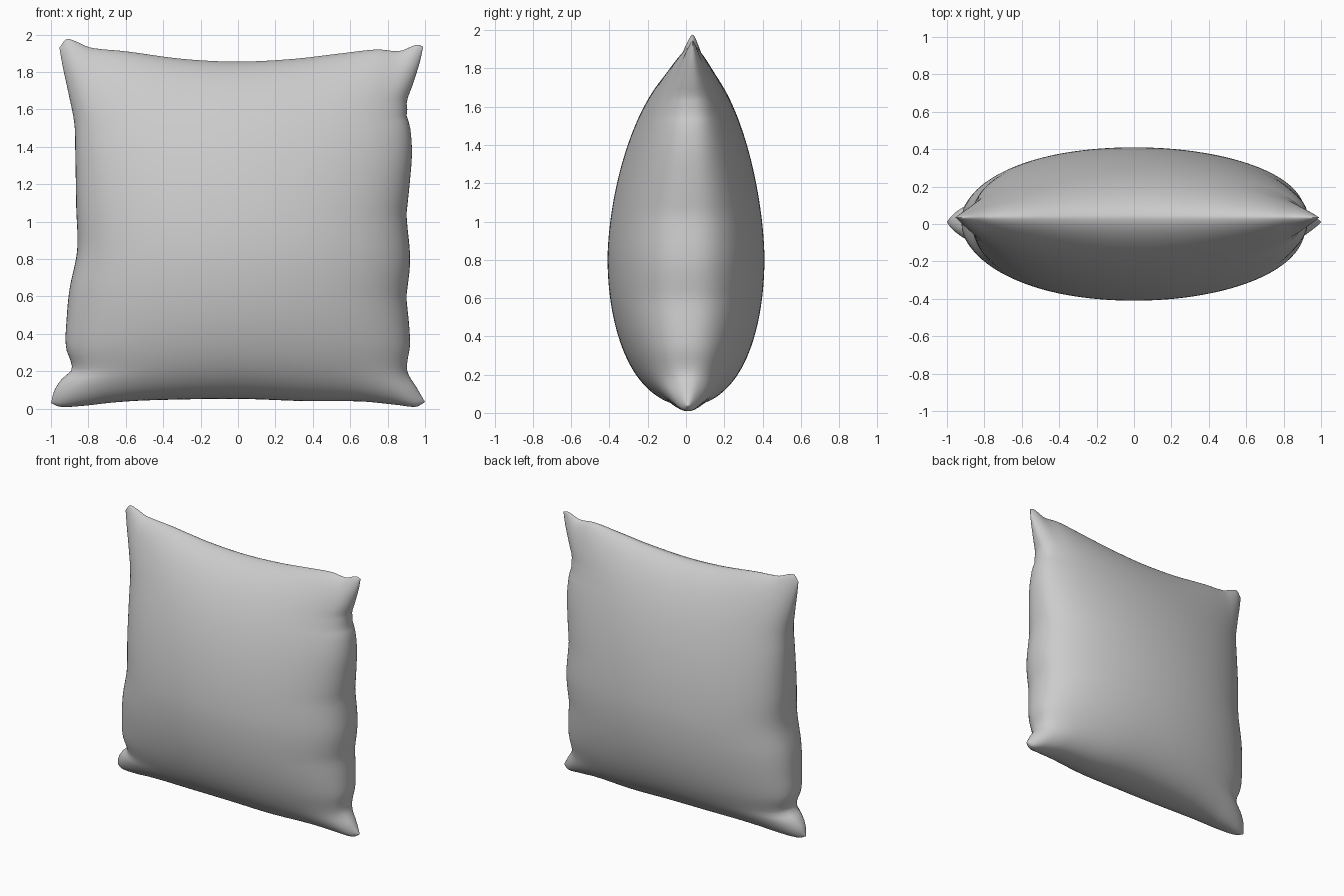
import bpy, bmesh, math

cube = bpy.data.objects.get("Cube")
if cube:
    bpy.data.objects.remove(cube, do_unlink=True)

# Seam outline: height along the top and bottom, half width along the sides
TOP = [(-1, 1.93), (-.965, 1.975), (-.91, 1.96), (-.84, 1.93), (-.65, 1.91), (-.33, 1.87),
       (0, 1.855), (.33, 1.87), (.6, 1.9), (.78, 1.92), (.89, 1.912), (.97, 1.945), (1, 1.935)]
BOTTOM = [(-1, .03), (-.96, .01), (-.85, .015), (-.7, .033), (-.5, .045), (0, .052),
          (.4, .04), (.7, .038), (.87, .02), (.96, .01), (1, .035)]
LEFT = [(.03, 1.0), (.1, .96), (.2, .905), (.35, .92), (.6, .9), (.8, .88), (1, .895),
        (1.25, .92), (1.4, .93), (1.53, .92), (1.63, .895), (1.75, .935), (1.85, .97), (1.93, .99)]
RIGHT = [(.03, 1.0), (.1, .98), (.16, .94), (.21, .888), (.33, .92), (.5, .915), (.65, .9),
         (.86, .86), (1.1, .865), (1.4, .87), (1.55, .875), (1.7, .905), (1.83, .935), (1.93, .955)]


def curve(points, t):
    """Smooth cubic curve through the points."""
    t = min(max(t, points[0][0]), points[-1][0])
    i = next(k for k in range(len(points) - 1) if t <= points[k + 1][0])

    def slope(k):
        a, b = points[max(k - 1, 0)], points[min(k + 1, len(points) - 1)]
        return (b[1] - a[1]) / (b[0] - a[0])

    (x0, y0), (x1, y1) = points[i], points[i + 1]
    h = x1 - x0
    s = (t - x0) / h
    blend = s * s * (3 - 2 * s)
    return (y0 + (y1 - y0) * blend
            + h * s * (1 - s) * ((1 - s) * slope(i) - s * slope(i + 1)))


def puff(u, v):
    """Fullness from 0 at the seam to 1 in the belly, which sits low."""
    across = max(0, 1 - u * u) ** .42
    d = (v - .415) / (.585 if v > .415 else .415)
    up = max(0, 1 - abs(d) ** 1.7) ** .6 if d > 0 else max(0, 1 - d * d) ** .42
    return across * up


def place(u, v, side):
    w = 2 * v - 1
    half = curve(LEFT if u > 0 else RIGHT, .03 + 1.9 * v)
    x = .9 * u + math.copysign(half - .9, u) * (1 if half > .9 or u > 0 else -1) * abs(u) ** 3 \
        if u > 0 else .9 * u - (half - .9) * abs(u) ** 3
    edge, base = (curve(TOP, u), 1.88) if w > 0 else (curve(BOTTOM, u), .045)
    z = .045 + 1.835 * v + (edge - base) * abs(w) ** 3
    p = puff(u, v)
    return x, (.01 + .025 * v) * (1 - p) + side * .41 * p, z


# Pillow: two puffed sheets sharing one seam, with rows bunched towards it
N = 72
bm = bmesh.new()
seam = {}
for side in (-1, 1):
    grid = {}
    for i in range(N + 1):
        for j in range(N + 1):
            u = -math.cos(math.pi * i / N)
            v = (1 - math.cos(math.pi * j / N)) / 2
            if i in (0, N) or j in (0, N):
                if (i, j) not in seam:
                    seam[i, j] = bm.verts.new(place(u, v, 0))
                grid[i, j] = seam[i, j]
            else:
                grid[i, j] = bm.verts.new(place(u, v, side))
    for i in range(N):
        for j in range(N):
            quad = [grid[i, j], grid[i + 1, j], grid[i + 1, j + 1], grid[i, j + 1]]
            bm.faces.new(quad if side < 0 else quad[::-1])

mesh = bpy.data.meshes.new("pillow")
bm.to_mesh(mesh)
bm.free()
mesh.shade_smooth()

# Plain grey cloth
cloth = bpy.data.materials.new("grey cloth")
cloth.use_nodes = True
cloth.diffuse_color = (.6, .6, .6, 1)
cloth.node_tree.nodes["Principled BSDF"].inputs["Base Color"].default_value = (.6, .6, .6, 1)
mesh.materials.append(cloth)

pillow = bpy.data.objects.new("pillow", mesh)
bpy.context.collection.objects.link(pillow)
